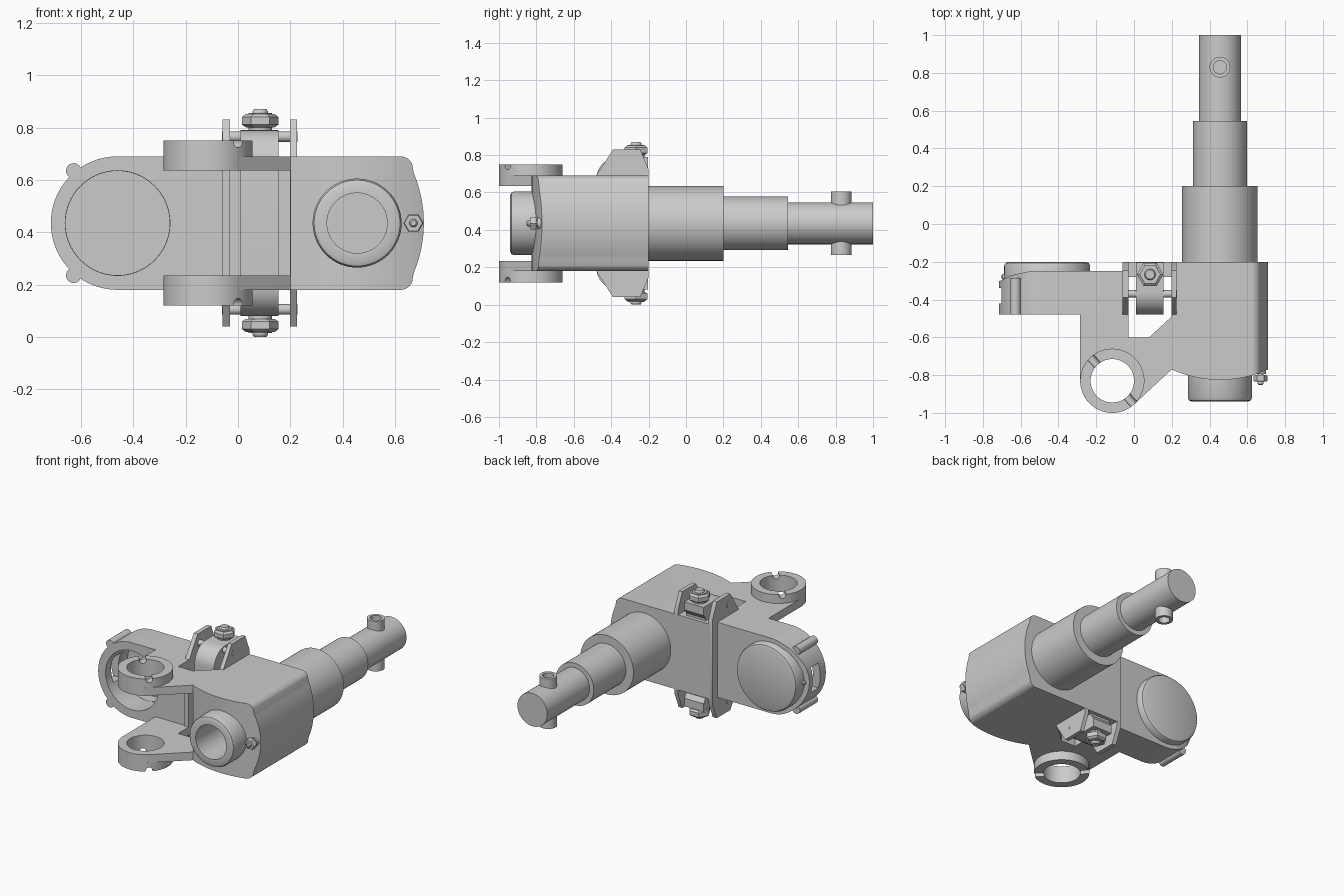
import bpy, bmesh
from math import sin, cos, pi, radians, hypot
from mathutils import Vector

if "Cube" in bpy.data.objects:
    bpy.data.objects.remove(bpy.data.objects["Cube"])

Z0 = 0.435  # mid-plane height; every z below is measured from it


def place(axis, u, v, w):
    x, y, z = {'z': (u, v, w), 'y': (u, w, v), 'x': (w, u, v)}[axis]
    return Vector((x, y, z + Z0))


def finish(name, bm):
    bmesh.ops.remove_doubles(bm, verts=bm.verts, dist=1e-5)
    bmesh.ops.recalc_face_normals(bm, faces=bm.faces)
    me = bpy.data.meshes.new(name)
    bm.to_mesh(me)
    bm.free()
    ob = bpy.data.objects.new(name, me)
    bpy.context.collection.objects.link(ob)
    return ob


def arc(cu, cv, r, a0, a1, n=24):
    """Points along an arc, angles in degrees."""
    ang = [radians(a0 + (a1 - a0) * i / n) for i in range(n + 1)]
    return [(cu + r * cos(a), cv + r * sin(a)) for a in ang]


def circle(cu, cv, r, n=64):
    return arc(cu, cv, r, 0, 360, n)[:-1]


def prism(name, axis, pts, a, b):
    """Extrude an outline along an axis from a to b."""
    bm = bmesh.new()
    lo = [bm.verts.new(place(axis, u, v, a)) for u, v in pts]
    hi = [bm.verts.new(place(axis, u, v, b)) for u, v in pts]
    bm.faces.new(lo)
    bm.faces.new(hi)
    for i in range(len(pts)):
        j = (i + 1) % len(pts)
        bm.faces.new((lo[i], lo[j], hi[j], hi[i]))
    return finish(name, bm)


def lathe(name, axis, centre, prof, n=64, closed=False):
    """Revolve (radius, position) pairs around an axis."""
    bm = bmesh.new()
    rings = []
    for r, w in prof:
        if r == 0:
            rings.append([bm.verts.new(place(axis, *centre, w))] * n)
        else:
            rings.append([bm.verts.new(place(axis, u, v, w)) for u, v in circle(*centre, r, n)])
    pairs = list(zip(rings, rings[1:]))
    if closed:
        pairs.append((rings[-1], rings[0]))
    for p, q in pairs:
        for i in range(n):
            j = (i + 1) % n
            quad = list(dict.fromkeys((p[i], p[j], q[j], q[i])))
            bm.faces.new(quad)
    return finish(name, bm)


def box(name, x0, x1, y0, y1, z0, z1):
    return prism(name, 'z', [(x0, y0), (x1, y0), (x1, y1), (x0, y1)], z0, z1)


def cut(ob, *cutters):
    for c in cutters:
        bpy.context.view_layer.update()
        m = ob.modifiers.new("cut", 'BOOLEAN')
        m.operation, m.solver, m.object = 'DIFFERENCE', 'EXACT', c
        bpy.context.view_layer.objects.active = ob
        bpy.ops.object.modifier_apply(modifier=m.name)
        bpy.data.objects.remove(c)


# Stepped spindle with a hollow cross pin near its end
SP = (0.455, 0)
lathe("spindle", 'y', SP, [(0, -.22), (.2, -.22), (.2, .2), (.143, .2), (.143, .545),
                           (.112, .545), (.112, 1), (0, 1)])
lathe("spindle_cross_pin", 'z', (.455, .83),
      [(0, -.12), (.035, -.12), (.035, -.17), (.055, -.17), (.055, .17), (.035, .17),
       (.035, .12), (0, .12)], 32)

# Spindle block: bulged outer side, rounded corners, curved front, blind bore
R = .49
side = arc(.71 - R, 0, R, -23, 23, 16)
block_outline = ([(.2, -.255)] + arc(.62, -.205, .05, -90, -25, 8) + side
                 + arc(.62, .205, .05, 25, 90, 8) + [(.2, .255)])
block = prism("spindle_block", 'y', block_outline, -.95, -.2)
front = arc(.455, -.2063, .6187, 235, 305, 32)
cut(block,
    prism("front_cutter", 'z', front + [(.9, -1.1), (.05, -1.1)], -.4, .4),
    prism("bore_cutter", 'y', circle(*SP, .115), -1.1, -.6))
lathe("front_boss", 'y', SP, [(.115, -.79), (.17, -.79), (.17, -.92), (.164, -.934),
                              (.15, -.94), (.115, -.94)], closed=True)

# Grease fittings
lathe("front_grease_fitting_base", 'y', (.67, 0), [(0, -.76), (.03, -.76), (.03, -.795), (0, -.795)], 24)
lathe("front_grease_fitting_hex", 'y', (.67, 0), [(0, -.8), (.034, -.8), (.038, -.806), (.038, -.828),
                                                  (.034, -.834), (0, -.834)], 6)
lathe("front_grease_fitting_tip", 'y', (.67, 0), [(0, -.78), (.016, -.78), (.016, -.846), (.01, -.852), (0, -.852)], 16)
lathe("side_grease_fitting", 'x', (-.28, 0), [(0, -.66), (.014, -.66), (.014, -.695), (.008, -.702), (0, -.702)], 16)

# Round housing on the left with bore, sloped back edge and side window
EY = (-.46, 0)
housing = prism("round_housing", 'y', arc(*EY, .255, 90, 270, 48) + [(-.035, -.255), (-.035, .255)], -.48, -.25)
cut(housing,
    prism("housing_bore_cutter", 'y', circle(*EY, .2), -.6, -.1),
    prism("slope_cutter", 'z', [(-.8, -.15), (-.8, -.33), (-.71, -.302), (-.65, -.272),
                                (-.55, -.25), (-.5, -.24), (-.5, -.15)], -.4, .4),
    box("window_cutter", -.8, -.6, -.42, -.34, -.085, .085))
lathe("housing_cap", 'y', EY, [(0, -.2), (.205, -.2), (.22, -.206), (.227, -.22), (.227, -.32),
                               (.199, -.32), (.199, -.245), (0, -.245)])

for s, side_name in ((1, "upper"), (-1, "lower")):
    # Rib on the housing rim
    prism(side_name + "_housing_rib", 'y', circle(-.628, s * .2, .029, 24), -.479, -.285)

    # Clevis arm, ending in a raised eye with two radial grooves
    E = (-.115, -.83)
    arm = prism(side_name + "_clevis_arm", 'z',
                [(-.285, -.479), (-.03, -.479), (-.03, -.6), (.08, -.6), (.2, -.49), (.2, -.77)]
                + arc(*E, .17, -47.2, -180, 32), s * .2, s * .255)
    cut(arm, prism("arm_hole_cutter", 'z', circle(*E, .115), -.5, .5))
    eye = lathe(side_name + "_clevis_eye", 'z', E,
                [(.115, s * .255), (.17, s * .255), (.17, s * .315), (.115, s * .315)], closed=True)
    groove = prism("groove_cutter", 'x', circle(0, s * .31, .022, 24), -.3, .3)
    groove.rotation_euler.z = radians(-47)
    groove.location = (*E, 0)
    cut(eye, groove)

    # Hinge pin, stud, washer and chamfered hex nut
    prism(side_name + "_hinge_pin", 'x', circle(-.37, s * .33, .02, 24), -.062, .227)
    B = (.085, -.267)
    lathe(side_name + "_stud", 'z', B, [(0, s * .3), (.03, s * .3), (.03, s * .425), (.024, s * .435),
                                        (0, s * .435)], 24)
    lathe(side_name + "_washer", 'z', B, [(0, s * .355), (.045, s * .355), (.045, s * .42), (0, s * .42)], 32)
    lathe(side_name + "_hex_nut", 'z', B, [(0, s * .366), (.055, s * .366), (.07, s * .376), (.07, s * .405),
                                           (.055, s * .416), (0, s * .416)], 6)

# Back wall joining block and housing
box("back_wall", -.045, .21, -.28, -.2, -.255, .255)

# Bracket plates standing above and below the body
half = [(-.49, .24), (-.39, .395), (-.245, .395), (-.2005, .29)]
plate = half + [(y, -z) for y, z in reversed(half)]
for name, a, b in (("left_bracket_plate", -.06, -.03), ("right_bracket_plate", .199, .226)):
    prism(name, 'x', plate, a, b)

# Round-nosed lug post held between the plates
half = arc(-.36, .235, .12, 180, 90, 12) + [(-.203, .355), (-.203, .3), (-.225, .27), (-.225, .2)]
prism("lug_post", 'x', half + [(y, -z) for y, z in reversed(half)], .01, .155)

# Smooth round surfaces while keeping edges crisp
for ob in bpy.context.scene.objects:
    ob.select_set(True)
bpy.context.view_layer.objects.active = block
bpy.ops.object.shade_smooth_by_angle(angle=radians(30))
